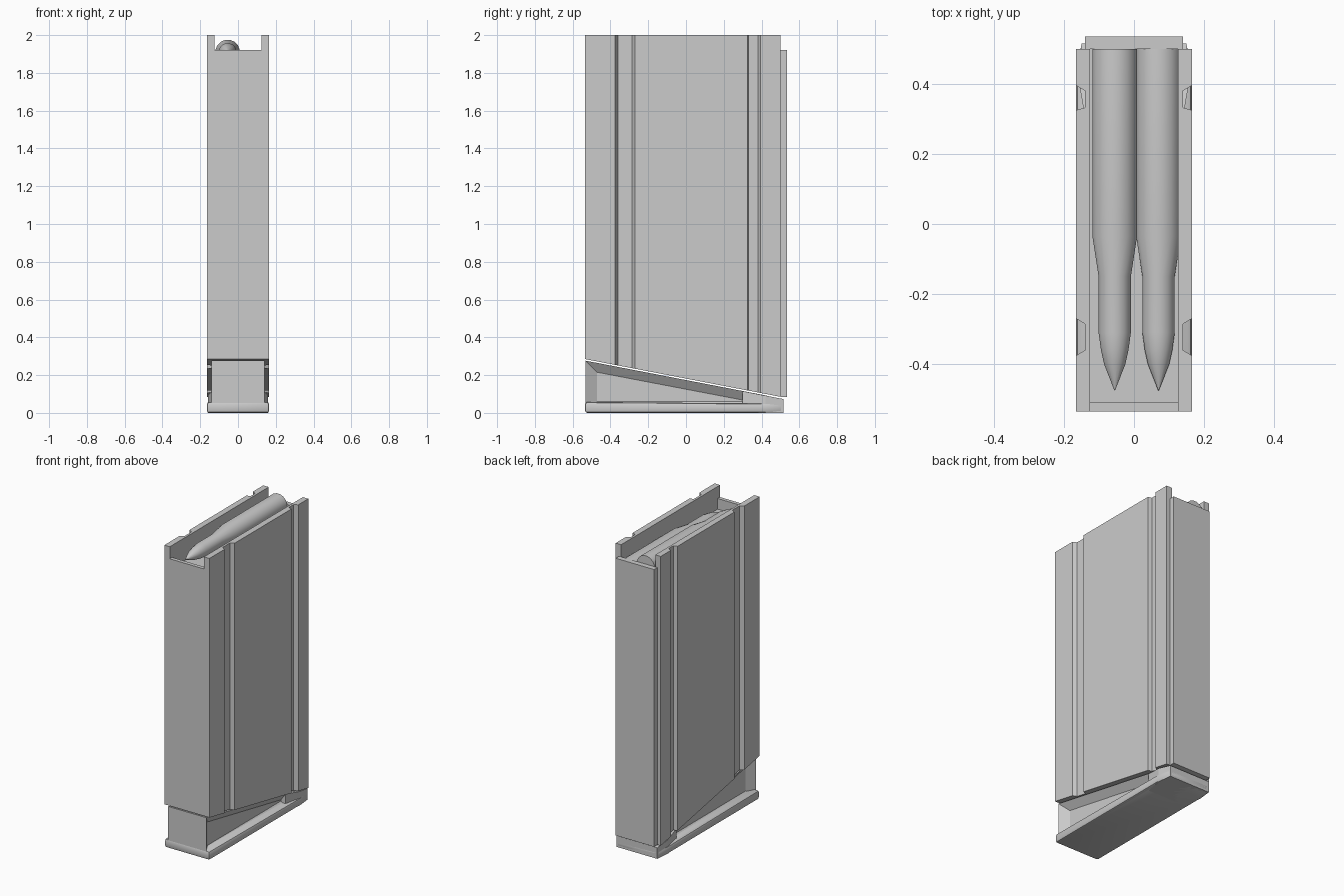
import bpy, bmesh, math

if "Cube" in bpy.data.objects:
    bpy.data.objects.remove(bpy.data.objects["Cube"])


def loft(name, loops):
    """Skin a list of equal-length point loops and cap both ends."""
    bm = bmesh.new()
    rings = [[bm.verts.new(p) for p in lp] for lp in loops]
    n = len(rings[0])
    for a, b in zip(rings, rings[1:]):
        for i in range(n):
            j = (i + 1) % n
            bm.faces.new((a[i], a[j], b[j], b[i]))
    bm.faces.new(rings[0][::-1])
    bm.faces.new(rings[-1])
    bmesh.ops.recalc_face_normals(bm, faces=bm.faces[:])
    me = bpy.data.meshes.new(name)
    bm.to_mesh(me)
    bm.free()
    ob = bpy.data.objects.new(name, me)
    bpy.context.collection.objects.link(ob)
    return ob


def prism(name, plan, low, high):
    """Extrude an xy plan between two height functions of y."""
    return loft(name, [[(x, y, low(y)) for x, y in plan],
                       [(x, y, high(y)) for x, y in plan]])


def box_plan(x, y0, y1):
    return [(-x, y0), (x, y0), (x, y1), (-x, y1)]


def activate(ob):
    bpy.ops.object.select_all(action='DESELECT')
    ob.select_set(True)
    bpy.context.view_layer.objects.active = ob


def cut(ob, plan, z0, z1):
    cutter = prism("cutter", plan, lambda y: z0, lambda y: z1)
    cutter.hide_render = True
    mod = ob.modifiers.new("cut", 'BOOLEAN')
    mod.operation = 'DIFFERENCE'
    mod.solver = 'EXACT'
    mod.object = cutter
    activate(ob)
    bpy.ops.object.modifier_apply(modifier=mod.name)
    bpy.data.objects.remove(cutter)


def slant(y):
    return 0.285 - 0.193 * (y + 0.535)


# Magazine body: grooved plan, sloping bottom, open channel on top
W, G = 0.165, 0.14
side = [(W, -0.535), (W, -0.375), (G, -0.36), (G, -0.285), (W, -0.27),
        (W, 0.325), (G, 0.332), (G, 0.38), (W, 0.395), (W, 0.5)]
plan = side + [(-x, y) for x, y in reversed(side)]
body = prism("body", plan, slant, lambda y: 2.0)
cut(body, box_plan(0.125, -0.7, 0.7), 1.92, 2.2)
cut(body, box_plan(0.125, -0.51, 0.7), 1.85, 2.1)

# Rear spine
prism("rear_spine", box_plan(0.14, 0.5, 0.535), lambda y: 0.085, lambda y: 1.92)


# Cartridges: turned profile of (y, radius), staggered left and right
def cartridge(name, cx, cz):
    profile = [(0.5, 0.065), (-0.035, 0.065), (-0.15, 0.047), (-0.31, 0.047),
               (-0.36, 0.040), (-0.40, 0.031), (-0.475, 0.001)]
    n = 16
    loops = []
    for y, r in profile:
        ang = [2 * math.pi * (i + 0.5) / n for i in range(n)]
        loops.append([(cx + r * math.cos(a), y, cz + r * math.sin(a)) for a in ang])
    ob = loft(name, loops)
    activate(ob)
    bpy.ops.object.shade_smooth_by_angle(angle=math.radians(35))


cartridge("upper_cartridge", -0.055, 1.911)
cartridge("lower_cartridge", 0.07, 1.856)


# Base wedge with dished side panels
def base_top(y):
    return slant(y) - 0.008


outer = [(-0.532, 0.03), (-0.532, base_top(-0.532)), (0.43, base_top(0.43)), (0.43, 0.03)]
inner = [(-0.47, 0.06), (-0.47, 0.215), (0.30, 0.068), (0.30, 0.06)]
loft("base_wedge", [[(x, y, z) for y, z in pts]
                    for x, pts in ((-0.105, inner), (-0.14, outer), (0.14, outer), (0.105, inner))])

# Base flange, tapering at the rear
half = [(0.165, -0.535), (0.165, 0.42), (0.15, 0.515)]
flange_plan = half + [(-x, y) for x, y in reversed(half)]
flange = prism("base_flange", flange_plan, lambda y: 0.0,
               lambda y: 0.058 if y < 0.4 else 0.05)
bev = flange.modifiers.new("bevel", 'BEVEL')
bev.width = 0.013
bev.segments = 2
activate(flange)
bpy.ops.object.modifier_apply(modifier=bev.name)
bpy.ops.object.shade_smooth_by_angle(angle=math.radians(35))

# Rear heel of the base, ramping out to full width
heel_half = [(0.139, 0.30), (0.16, 0.42), (0.15, 0.515)]
heel_plan = heel_half + [(-x, y) for x, y in reversed(heel_half)]
prism("base_heel", heel_plan, lambda y: 0.0, lambda y: base_top(y) - 0.001)
